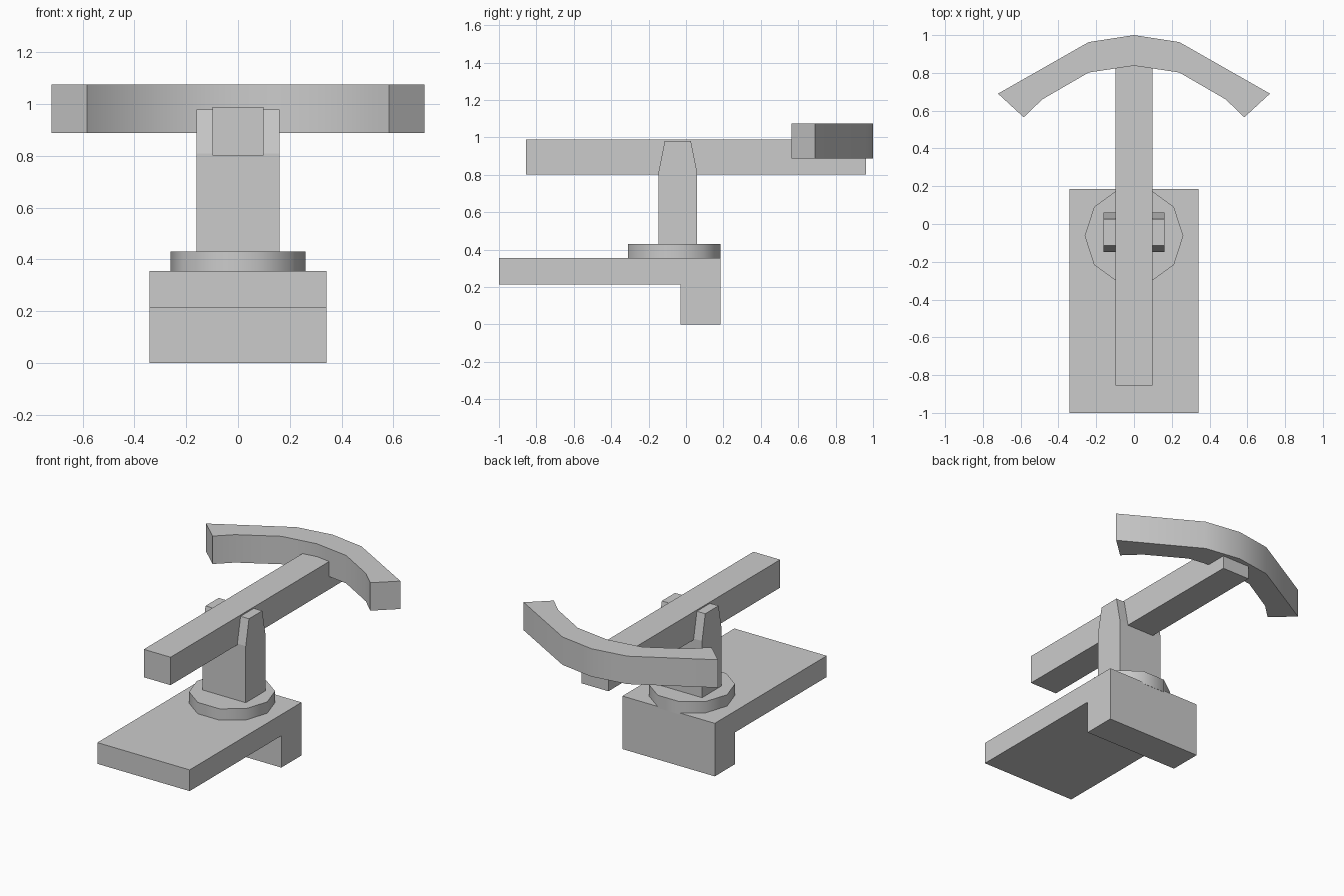
import bpy, bmesh, math
from mathutils import Vector

if "Cube" in bpy.data.objects:
    bpy.data.objects.remove(bpy.data.objects["Cube"])


def prism(name, profile, axis, lo, hi, smooth=False):
    """Extrude a 2D profile along x (profile is y,z) or z (profile is x,y)."""
    bm = bmesh.new()
    place = (lambda a, b: (lo, a, b)) if axis == 'X' else (lambda a, b: (a, b, lo))
    face = bm.faces.new([bm.verts.new(place(a, b)) for a, b in profile])
    ext = bmesh.ops.extrude_face_region(bm, geom=[face])
    step = Vector((hi - lo, 0, 0)) if axis == 'X' else Vector((0, 0, hi - lo))
    bmesh.ops.translate(bm, vec=step,
                        verts=[g for g in ext['geom'] if isinstance(g, bmesh.types.BMVert)])
    bmesh.ops.recalc_face_normals(bm, faces=bm.faces)
    mesh = bpy.data.meshes.new(name)
    bm.to_mesh(mesh)
    bm.free()
    obj = bpy.data.objects.new(name, mesh)
    bpy.context.collection.objects.link(obj)
    if smooth:
        bpy.ops.object.select_all(action='DESELECT')
        obj.select_set(True)
        bpy.context.view_layer.objects.active = obj
        bpy.ops.object.shade_smooth_by_angle(angle=math.radians(40))
    return obj


# L-shaped base with a drop at the back
prism("base", [(-1, 0.213), (-0.03, 0.213), (-0.03, 0), (0.184, 0),
               (0.184, 0.355), (-1, 0.355)], 'X', -0.342, 0.342)

# Ten-sided swivel disc
R, CY = 0.261, -0.063
disc = [(R * math.cos(i * math.tau / 10), CY + R * math.sin(i * math.tau / 10))
        for i in range(10)]
prism("swivel_disc", disc, 'Z', 0.345, 0.431, smooth=True)

# Upright post with tapered top
prism("post", [(-0.148, 0.42), (0.06, 0.42), (0.06, 0.81), (0.026, 0.98),
               (-0.114, 0.98), (-0.148, 0.81)], 'X', -0.161, 0.161)

# Long beam
prism("beam", [(-0.855, 0.802), (0.962, 0.802), (0.962, 0.989), (-0.855, 0.989)],
      'X', -0.099, 0.099)

# Curved bow: right half of the outline, mirrored to the left
half = [(0.24, 0.963), (0.72, 0.69), (0.584, 0.565), (0.485, 0.66), (0.24, 0.802)]
outline = [(0, 1.0)] + half + [(0, 0.838)] + [(-x, y) for x, y in reversed(half)]
prism("bow", outline, 'Z', 0.888, 1.075, smooth=True)
